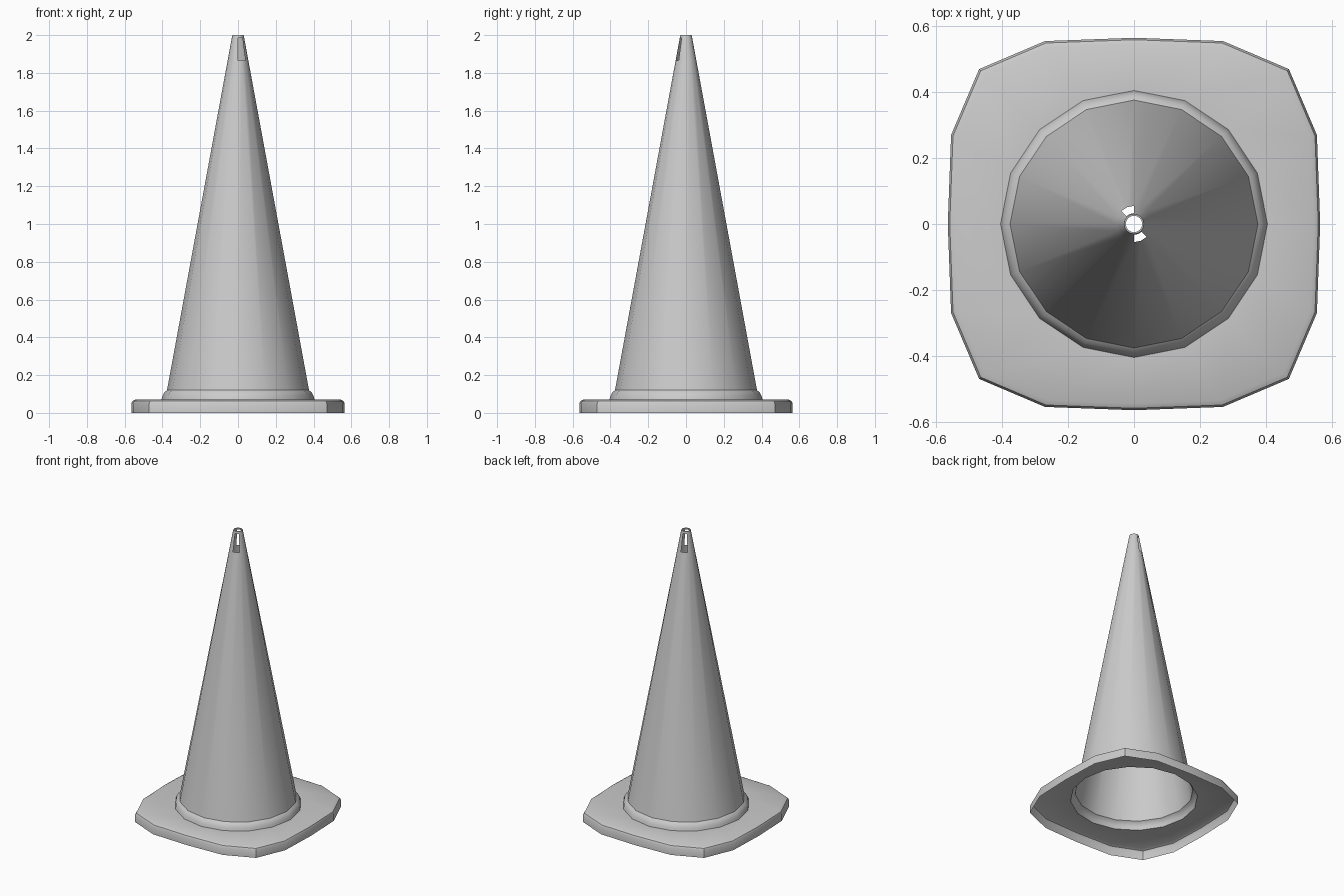
import bpy
import bmesh
from math import sin, cos, pi, radians

old = bpy.data.objects.get("Cube")
if old:
    bpy.data.objects.remove(old, do_unlink=True)

SIDES = 16

grey = bpy.data.materials.new("plain_grey")
grey.use_nodes = True
colour = (0.6, 0.6, 0.6, 1)
grey.diffuse_color = colour
grey.node_tree.nodes["Principled BSDF"].inputs["Base Color"].default_value = colour


def circle(r):
    return [(r * cos(2 * pi * i / SIDES), r * sin(2 * pi * i / SIDES)) for i in range(SIDES)]


def rounded_square(inset):
    # one quarter of the outline, turned four times
    quarter = [(0.565, 0), (0.555, 0.27), (0.47, 0.47), (0.27, 0.555)]
    k = 1 - inset / 0.565
    points = []
    for turn in range(4):
        for x, y in quarter:
            for _ in range(turn):
                x, y = -y, x
            points.append((x * k, y * k))
    return points


def loft(name, sections, skip=()):
    """Join stacked (outline, height) sections; skip holds (section, side) openings."""
    bm = bmesh.new()
    rings = [[bm.verts.new((x, y, z)) for x, y in outline] for outline, z in sections]
    for s in range(len(rings) - 1):
        low, high = rings[s], rings[s + 1]
        for i in range(SIDES):
            if (s, i) not in skip:
                j = (i + 1) % SIDES
                bm.faces.new((low[i], low[j], high[j], high[i]))
    mesh = bpy.data.meshes.new(name)
    bm.to_mesh(mesh)
    bm.free()
    mesh.materials.append(grey)
    obj = bpy.data.objects.new(name, mesh)
    bpy.context.collection.objects.link(obj)
    bpy.ops.object.select_all(action='DESELECT')
    obj.select_set(True)
    bpy.context.view_layer.objects.active = obj
    bpy.ops.object.shade_smooth_by_angle(angle=radians(32))
    return obj


# Hollow foot plate with a rounded upper edge, and the collar rising from it
loft("base_and_collar", [
    (rounded_square(0), 0), (rounded_square(0), 0.05),
    (rounded_square(0.006), 0.063), (rounded_square(0.02), 0.07),
    (circle(0.405), 0.07), (circle(0.40), 0.09),
    (circle(0.39), 0.109), (circle(0.376), 0.12),
])

# Open cone with two opposite slots near the tip, each two sides wide
slots = {(1, i) for i in (4, 5, 12, 13)}
loft("cone", [
    (circle(0.376), 0.12), (circle(0.055), 1.865),
    (circle(0.033), 1.985), (circle(0.03), 2.0), (circle(0.025), 2.0),
], slots)
